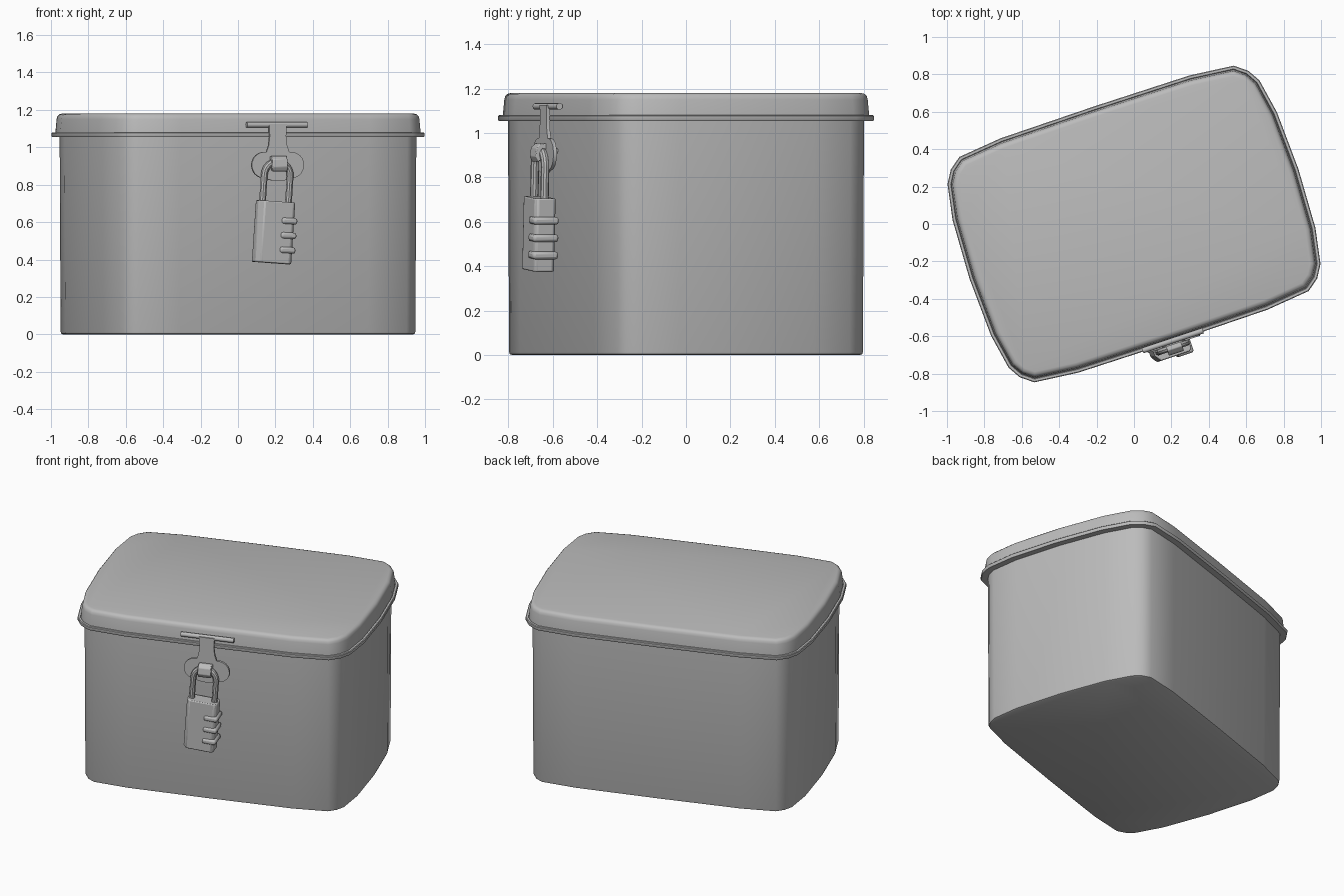
import bpy, bmesh, math
from mathutils import Matrix, Vector

cube = bpy.data.objects.get("Cube")
if cube:
    bpy.data.objects.remove(cube, do_unlink=True)

grey = bpy.data.materials.new("plain grey")
grey.use_nodes = True
grey.diffuse_color = (0.5, 0.5, 0.5, 1)
grey.node_tree.nodes["Principled BSDF"].inputs["Base Color"].default_value = (0.5, 0.5, 0.5, 1)

# The box stands turned; the padlock hangs at a slight tilt
TURN = Matrix.Rotation(math.radians(18.4), 4, 'Z')
LOCK = TURN @ Matrix.Translation((-0.005, -0.69, 0.9)) @ Matrix.Rotation(math.radians(4), 4, 'Y')


def finish(name, bm, matrix, bevel=0):
    bmesh.ops.recalc_face_normals(bm, faces=bm.faces)
    mesh = bpy.data.meshes.new(name)
    bm.to_mesh(mesh)
    bm.free()
    mesh.transform(matrix)
    mesh.materials.append(grey)
    obj = bpy.data.objects.new(name, mesh)
    bpy.context.collection.objects.link(obj)
    if bevel:
        mod = obj.modifiers.new("soft edges", 'BEVEL')
        mod.width, mod.segments = bevel, 2
    smooth(obj)
    return obj


def smooth(obj):
    bpy.ops.object.select_all(action='DESELECT')
    obj.select_set(True)
    bpy.context.view_layer.objects.active = obj
    bpy.ops.object.shade_smooth_by_angle(angle=math.radians(35))


def loft(name, rings, matrix, bevel=0):
    """Skin a stack of equal rings and cap both ends."""
    bm = bmesh.new()
    rows = [[bm.verts.new(p) for p in ring] for ring in rings]
    n = len(rows[0])
    for low, high in zip(rows, rows[1:]):
        for i in range(n):
            j = (i + 1) % n
            bm.faces.new((low[i], low[j], high[j], high[i]))
    bm.faces.new(rows[0])
    bm.faces.new(rows[-1])
    return finish(name, bm, matrix, bevel)


def box(name, size, centre, matrix, bevel):
    bm = bmesh.new()
    bmesh.ops.create_cube(bm, size=1)
    bmesh.ops.scale(bm, vec=size, verts=bm.verts)
    bmesh.ops.translate(bm, vec=centre, verts=bm.verts)
    return finish(name, bm, matrix, bevel)


# Bulging rounded rectangle, counter-clockwise from one mirrored quarter
quarter = [(0.927, 0), (0.914, 0.325), (0.879, 0.517), (0.838, 0.585),
           (0.773, 0.635), (0.533, 0.66), (0, 0.664)]
half = quarter + [(-x, y) for x, y in quarter[-2::-1]]
outline = [Vector(p) for p in half + [(-x, -y) for x, y in half[1:-1]]]


def ring(z, inset):
    points = []
    for i, p in enumerate(outline):
        a = (p - outline[i - 1]).normalized()
        b = (outline[(i + 1) % len(outline)] - p).normalized()
        na, nb = Vector((-a.y, a.x)), Vector((-b.y, b.x))
        q = p + (na + nb) * inset / (1 + na.dot(nb))
        points.append((q.x, q.y, z))
    return points


# Box body and lid with its projecting rim
loft("box_body", [ring(0, 0.06), ring(0.004, 0.051), ring(0.014, 0.048),
                  ring(1.06, 0.043)], TURN)
loft("lid", [ring(1.055, 0.045), ring(1.055, 0.003), ring(1.06, 0), ring(1.076, 0),
             ring(1.08, 0.004), ring(1.08, 0.017), ring(1.074, 0.02), ring(1.085, 0.021),
             ring(1.15, 0.027), ring(1.166, 0.031), ring(1.176, 0.04), ring(1.18, 0.055)], TURN)

# Hinge pin of the hasp
bm = bmesh.new()
bmesh.ops.create_cone(bm, cap_ends=True, segments=12, radius1=0.015, radius2=0.015, depth=0.34,
                      matrix=Matrix.Translation((0, -0.657, 1.12)) @ Matrix.Rotation(math.pi / 2, 4, 'Y'))
finish("hasp_pin", bm, TURN)

# Hasp plate: neck flaring into two round lobes
side = [(0.05, 1.125), (0.046, 1.06), (0.052, 1.01), (0.064, 0.975)]
for k in range(10):
    a = math.radians(85 - 18 * k)
    side.append((0.077 + 0.07 * math.cos(a), 0.905 + 0.07 * math.sin(a)))
side.append((0.03, 0.822))
plate = side + [(-x, z) for x, z in reversed(side)]
loft("hasp_plate", [[(x, y, z) for x, z in plate] for y in (-0.662, -0.678)], TURN)

# Staple: bent strap over the hasp
path = [Vector(p) for p in [(-0.615, 0.925), (-0.665, 0.95), (-0.7, 0.955), (-0.722, 0.935),
                            (-0.728, 0.895), (-0.715, 0.87)]]
inner = []
for i, p in enumerate(path):
    d = (path[min(i + 1, len(path) - 1)] - path[max(i - 1, 0)]).normalized()
    inner.append(p + Vector((-d.y, d.x)) * 0.026)
strap = path + inner[::-1]
loft("staple", [[(x, p.x, p.y) for p in strap] for x in (-0.045, 0.04)], TURN, 0.006)

# Padlock body, chamfered on its outer corner
section = [(-0.1, -0.015), (-0.075, -0.05), (0.085, -0.05), (0.1, -0.038),
           (0.1, 0.038), (0.085, 0.05), (-0.085, 0.05), (-0.1, 0.035)]
loft("padlock_body", [[(x, y, z) for x, y in section] for z in (-0.52, -0.19)], LOCK, 0.006)

# Number dials
for i in range(3):
    box("dial_%d" % (i + 1), (0.088, 0.12, 0.034), (0.07, 0, -0.29 - 0.078 * i), LOCK, 0.012)

# Shackle: arched round bar
points = [(-0.073, -0.22)]
for k in range(13):
    a = math.pi - math.pi * k / 12
    points.append((0.073 * math.cos(a), -0.05 + 0.073 * math.sin(a)))
points.append((0.073, -0.22))
curve = bpy.data.curves.new("shackle", 'CURVE')
curve.dimensions = '3D'
curve.bevel_depth = 0.019
curve.bevel_resolution = 3
spline = curve.splines.new('POLY')
spline.points.add(len(points) - 1)
for point, (x, z) in zip(spline.points, points):
    point.co = (x, 0, z, 1)
curve.materials.append(grey)
shackle = bpy.data.objects.new("shackle", curve)
bpy.context.collection.objects.link(shackle)
shackle.matrix_world = LOCK
bpy.ops.object.select_all(action='DESELECT')
shackle.select_set(True)
bpy.context.view_layer.objects.active = shackle
bpy.ops.object.convert(target='MESH')
smooth(bpy.context.view_layer.objects.active)
